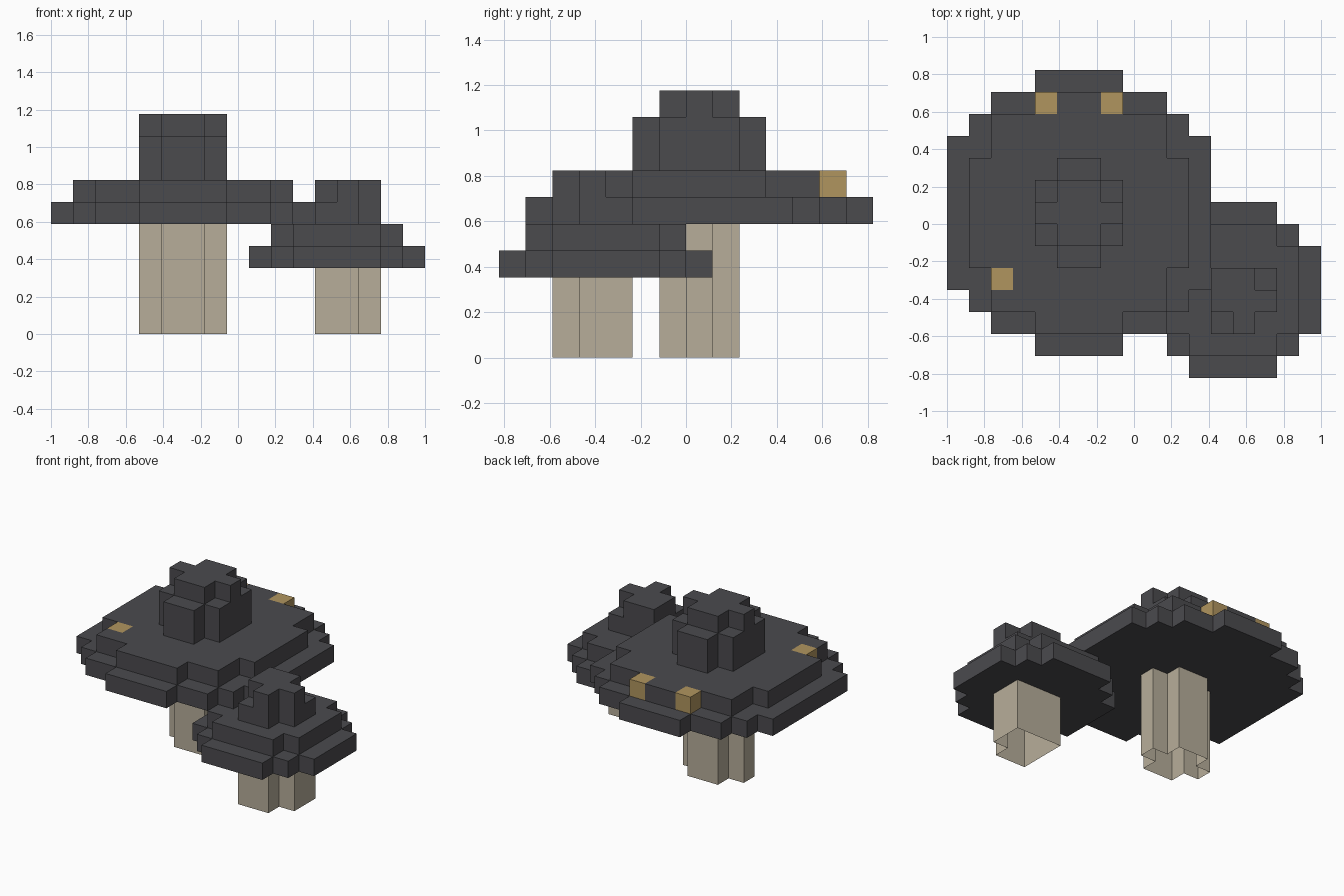
import bpy, bmesh
from math import radians
from mathutils import Vector

cube = bpy.data.objects.get("Cube")
if cube:
    bpy.data.objects.remove(cube, do_unlink=True)

U = 2 / 17                       # edge length of one block
ORIGIN = Vector((-1, -7 * U, 0))


def material(name, rgb):
    mat = bpy.data.materials.new(name)
    mat.use_nodes = True
    mat.diffuse_color = (*rgb, 1)
    mat.node_tree.nodes["Principled BSDF"].inputs["Base Color"].default_value = (*rgb, 1)
    return mat


charcoal = material("charcoal", (0.07, 0.069, 0.076))
beige = material("beige", (0.474, 0.423, 0.323))
ochre = material("ochre", (0.434, 0.301, 0.114))


def disc(centre, first_row, half_widths, levels):
    """Blocks of a stepped disc: one half width per row, front to back."""
    return {(i, first_row + r, k)
            for r, half in enumerate(half_widths)
            for i in range(centre - half, centre + half)
            for k in levels}


def square(levels):
    """Three by three block column under and over the small cap."""
    return {(i, j, k) for i in range(12, 15) for j in range(2, 5) for k in levels}


def column(i, j, levels):
    return {(i, j, k) for k in levels}


BIG, SMALL = 6, 13               # centre columns of the two mushrooms
spots = {(4, 12, 6), (7, 12, 6), (2, 4, 6)}

# Large mushroom
big_stem = disc(BIG, 6, [1, 2, 1], range(5))
big_brim = disc(BIG, 1, [2, 4, 5] + [6] * 7 + [5, 4, 2], [5])
big_cap = disc(BIG, 2, [2, 4, 4] + [5] * 5 + [4, 4, 2], [6]) - spots
big_crown = disc(BIG, 5, [1, 2, 2, 2, 1], [7, 8]) | disc(BIG, 6, [1, 2, 1], [9])

# Small mushroom, with one corner notched
small_stem = square(range(3)) - column(14, 2, range(3))
small_brim = disc(SMALL, 0, [2, 3, 4, 4, 4, 4, 3, 2], [3])
small_cap = disc(SMALL, 1, [2, 3, 3, 3, 3, 2], [4])
small_crown = square([5, 6]) - column(14, 2, [5, 6]) - {(12, 2, 6), (14, 4, 6)}

parts = [
    ("large_stem", big_stem, beige),
    ("large_cap", big_brim | big_cap, charcoal),
    ("large_crown", big_crown, charcoal),
    ("cap_spots", spots, ochre),
    ("small_stem", small_stem, beige),
    ("small_cap", small_brim | small_cap, charcoal),
    ("small_crown", small_crown, charcoal),
]
solid = set().union(*(cells for _, cells, _ in parts))


def build(name, cells, mat):
    """Skin the outer faces of the blocks; the stems stay open at the ground."""
    bm = bmesh.new()
    for cell in sorted(cells):
        centre = Vector(cell) + Vector((0.5, 0.5, 0.5))
        for axis in range(3):
            for sign in (-1, 1):
                n = Vector((0, 0, 0))
                n[axis] = sign
                beside = tuple(int(c + d) for c, d in zip(cell, n))
                if beside in solid or beside[2] < 0:
                    continue
                a = Vector((0, 0, 0))
                a[(axis + 1) % 3] = 0.5
                b = n.cross(a)
                mid = centre + n / 2
                corners = (mid - a - b, mid + a - b, mid + a + b, mid - a + b)
                bm.faces.new([bm.verts.new(ORIGIN + c * U) for c in corners])
    bmesh.ops.remove_doubles(bm, verts=bm.verts, dist=U / 100)
    # Merge flat neighbouring block faces
    bmesh.ops.dissolve_limit(bm, angle_limit=radians(1), verts=bm.verts, edges=bm.edges)
    mesh = bpy.data.meshes.new(name)
    bm.to_mesh(mesh)
    bm.free()
    mesh.materials.append(mat)
    bpy.context.collection.objects.link(bpy.data.objects.new(name, mesh))


for part in parts:
    build(*part)
